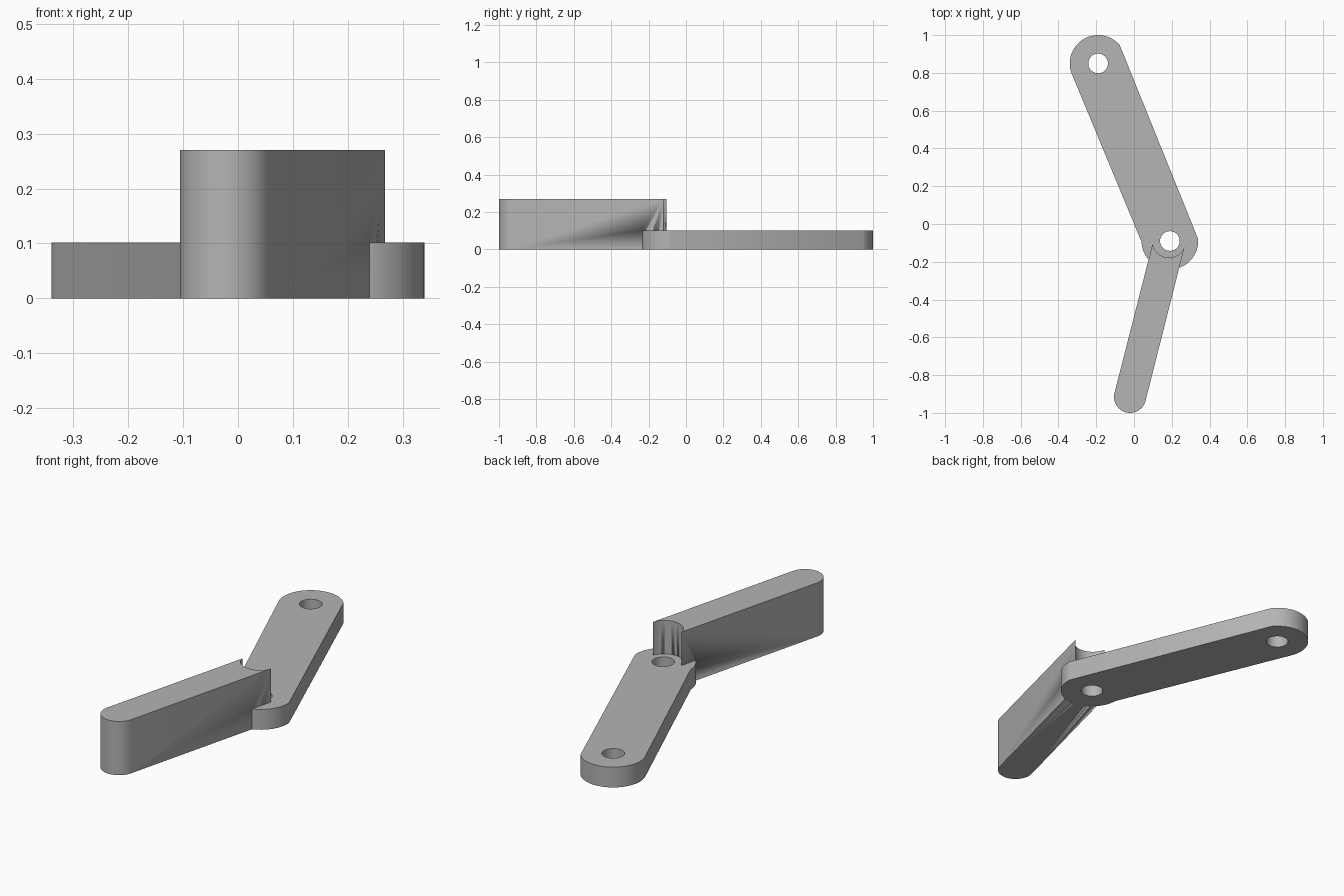
import bpy, bmesh
from math import sin, cos, radians

cube = bpy.data.objects.get("Cube")
if cube:
    bpy.data.objects.remove(cube, do_unlink=True)

grey = bpy.data.materials.new("light_grey")
grey.use_nodes = True
grey.diffuse_color = (0.46, 0.46, 0.46, 1)
grey.node_tree.nodes["Principled BSDF"].inputs["Base Color"].default_value = (0.46, 0.46, 0.46, 1)


def arc(centre, radius, start, end, steps=32):
    """Points along a circular arc, angles in degrees."""
    angles = [radians(start + (end - start) * i / steps) for i in range(steps + 1)]
    return [(centre[0] + radius * cos(a), centre[1] + radius * sin(a)) for a in angles]


def slab(name, loops, low, high):
    """Extrude a flat outline, with any inner loops as holes, between two heights."""
    curve = bpy.data.curves.new(name, "CURVE")
    curve.dimensions = "2D"
    curve.fill_mode = "BOTH"
    curve.extrude = (high - low) / 2
    for loop in loops:
        spline = curve.splines.new("POLY")
        spline.points.add(len(loop) - 1)
        for point, (x, y) in zip(spline.points, loop):
            point.co = (x, y, 0, 1)
        spline.use_cyclic_u = True
    obj = bpy.data.objects.new(name, curve)
    bpy.context.collection.objects.link(obj)
    bpy.ops.object.select_all(action="DESELECT")
    obj.select_set(True)
    bpy.context.view_layer.objects.active = obj
    bpy.ops.object.convert(target="MESH")
    obj = bpy.context.object
    # Weld caps to walls and lift into place
    bm = bmesh.new()
    bm.from_mesh(obj.data)
    bmesh.ops.remove_doubles(bm, verts=bm.verts, dist=0.0001)
    bmesh.ops.recalc_face_normals(bm, faces=bm.faces)
    bmesh.ops.translate(bm, verts=bm.verts, vec=(0, 0, (low + high) / 2))
    bm.to_mesh(obj.data)
    bm.free()
    obj.data.materials.clear()
    obj.data.materials.append(grey)
    bpy.ops.object.shade_smooth_by_angle(angle=radians(25))
    return obj


far_pivot, near_pivot, arm_end = (-0.19, 0.85), (0.19, -0.09), (-0.021, -0.915)
thin, tall = 0.102, 0.27

# Thin link plate with a pivot hole at each end
outline = arc(far_pivot, 0.15, 40, 200) + arc(near_pivot, 0.15, 182, 364)
holes = [arc(c, 0.052, 0, 352.5, 47) for c in (far_pivot, near_pivot)]
slab("link_plate", [outline] + holes, 0, thin)

# Tall arm: rounded at the free end, scooped around the near pivot
arm_outline = arc(arm_end, 0.085, 164, 343) + arc((0.185, -0.09), 0.088, 340, 190)
arm = slab("tall_arm", [arm_outline], 0, tall)

# Hidden cutter removes the part of the arm that sits inside the plate
cutter = slab("plate_cutter", [outline], -0.05, thin)
cutter.hide_render = True
cutter.hide_set(True)
cut = arm.modifiers.new("plate_recess", "BOOLEAN")
cut.operation = "DIFFERENCE"
cut.solver = "EXACT"
cut.object = cutter
